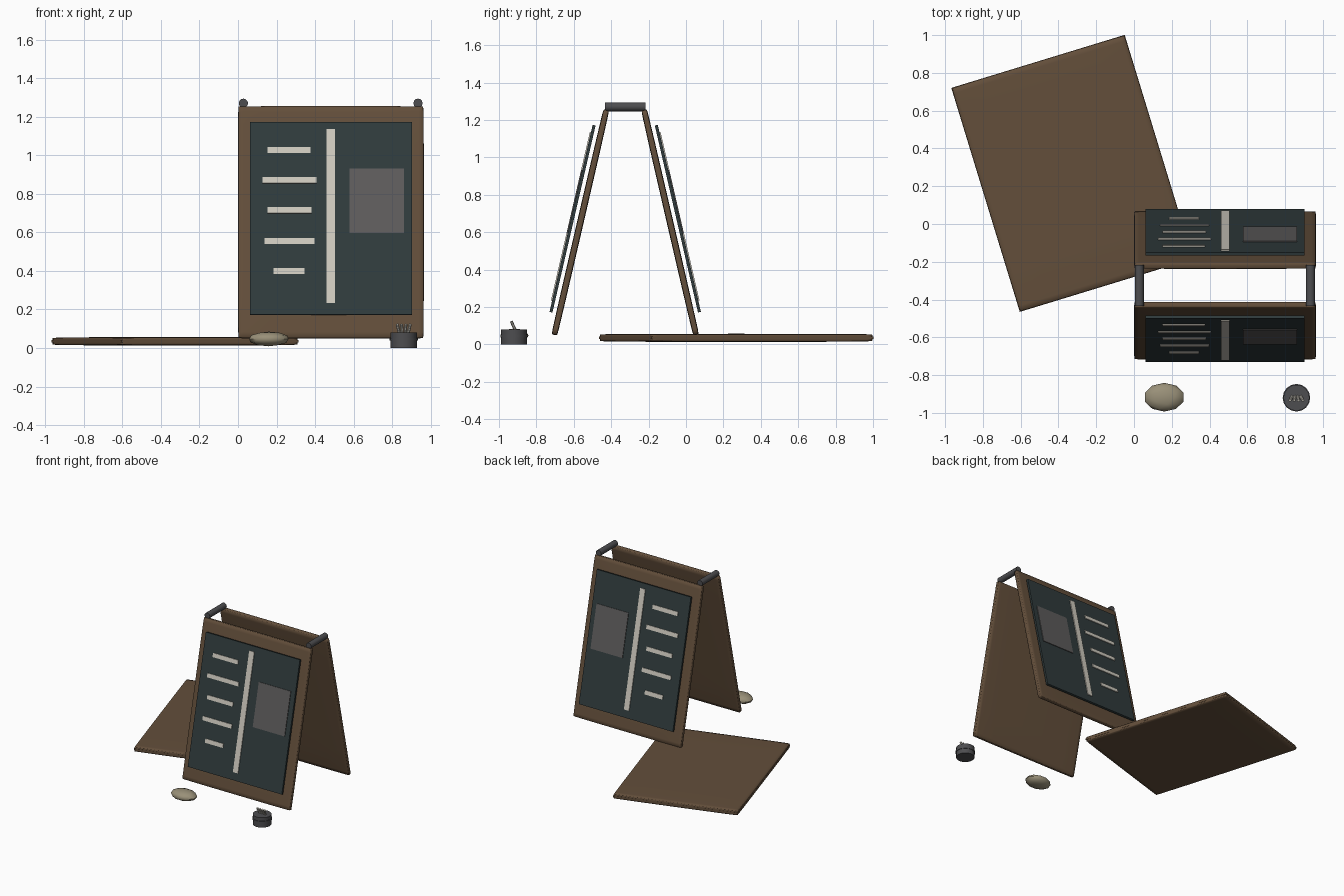
import bpy, math
from mathutils import Matrix, Vector

if "Cube" in bpy.data.objects:
    bpy.data.objects.remove(bpy.data.objects["Cube"], do_unlink=True)


def material(name, rgb):
    m = bpy.data.materials.new(name)
    m.use_nodes = True
    colour = (*rgb, 1)
    m.diffuse_color = colour
    m.node_tree.nodes["Principled BSDF"].inputs["Base Color"].default_value = colour
    return m


brown = material("brown wood", (0.125, 0.077, 0.043))
slate = material("dark slate", (0.029, 0.044, 0.046))
chalk = material("chalk white", (0.62, 0.59, 0.52))
grey = material("smudge grey", (0.11, 0.105, 0.105))
iron = material("dark iron", (0.075, 0.075, 0.08))
cloth = material("beige cloth", (0.32, 0.28, 0.19))


def finish(name, mat):
    ob = bpy.context.object
    ob.name = name
    ob.data.materials.append(mat)
    return ob


def box(name, size, mat, frame, offset=(0, 0, 0)):
    bpy.ops.mesh.primitive_cube_add(size=1)
    ob = finish(name, mat)
    ob.data.transform(Matrix.Diagonal((*size, 1)))
    ob.matrix_world = frame @ Matrix.Translation(offset)
    return ob


def rounded_panel(name, size, frame):
    # Bevelled box softened into an eight-sided panel
    ob = box(name, size, brown, frame)
    bevel = ob.modifiers.new("bevel", "BEVEL")
    bevel.width = 0.01
    bevel.segments = 2
    ob.modifiers.new("soften", "SUBSURF").levels = 1
    ob.modifiers["soften"].render_levels = 1
    for p in ob.data.polygons:
        p.use_smooth = True
    return ob


def rod(name, start, end, radius, mat, sides=12):
    a, b = Vector(start), Vector(end)
    d = b - a
    bpy.ops.mesh.primitive_cylinder_add(vertices=sides, radius=radius, depth=d.length)
    ob = finish(name, mat)
    ob.matrix_world = (Matrix.Translation((a + b) / 2)
                       @ d.to_track_quat("Z", "Y").to_matrix().to_4x4())
    bpy.ops.object.shade_smooth_by_angle(angle=math.radians(40))
    return ob


# Two leaning sides of the sign, each with its slate and chalk marks
MID_X, MID_Y = 0.482, -0.325
TILT = Matrix.Rotation(math.radians(77), 4, "X")
# Writing lines: left edge, right edge, height along the slope
LINES = [(-0.33, -0.105, 0.372), (-0.355, -0.075, 0.212), (-0.33, -0.1, 0.052),
         (-0.345, -0.085, -0.112), (-0.297, -0.137, -0.272)]

for side, turn, y, s in (("front", 0, -0.565, 1), ("back", math.pi, -0.085, -1)):
    frame = (Matrix.Translation((MID_X, y, 0.652))
             @ Matrix.Rotation(turn, 4, "Z") @ TILT)
    rounded_panel(side + "_panel", (0.965, 1.236, 0.036), frame)
    box(side + "_slate", (0.84, 1.026, 0.016), slate, frame, (0, 0.01, 0.045))
    box(side + "_centre_stripe", (0.045, 0.925, 0.006), chalk, frame,
        (0, 0.02, 0.056))
    for i, (left, right, v) in enumerate(LINES):
        box(f"{side}_writing_line_{i + 1}", (right - left, 0.032, 0.006), chalk,
            frame, (s * (left + right) / 2, v, 0.056))
    box(side + "_smudge", (0.285, 0.344, 0.005), grey, frame,
        (s * 0.238, 0.102, 0.0555))

# Hinge pins at the top
for name, x in (("right_hinge", 0.028), ("left_hinge", 0.934)):
    rod(name, (x, -0.433, 1.27), (x, -0.217, 1.27), 0.024, iron)

# Panel lying on the ground with a flat sheet through it
ground = Matrix.Translation((-0.327, 0.268, 0.035)) @ Matrix.Rotation(math.radians(17), 4, "Z")
rounded_panel("ground_panel", (0.96, 1.24, 0.044), ground)
box("ground_sheet", (0.96, 1.24, 0.012), brown, ground)

# Cloth pad
bpy.ops.mesh.primitive_ico_sphere_add(subdivisions=2, radius=1)
pad = finish("cloth_pad", cloth)
pad.data.transform(Matrix.Diagonal((0.107, 0.076, 0.038, 1)))
pad.location = (0.16, -0.917, 0.047)
bpy.ops.object.shade_smooth_by_angle(angle=math.radians(40))

# Chalk cup with a raised band and chalk sticks
CX, CY = 0.86, -0.92
rod("cup", (CX, CY, 0), (CX, CY, 0.08), 0.069, iron, 16)
rod("cup_band", (CX, CY, 0.038), (CX, CY, 0.052), 0.073, iron, 16)
for i in range(4):
    lean = (i - 1.5) / 1.5
    rod(f"chalk_stick_{i + 1}", (CX + 0.02 * lean, CY + 0.012, 0.065),
        (CX + 0.034 * lean, CY - 0.014, 0.123), 0.008, chalk, 8)
